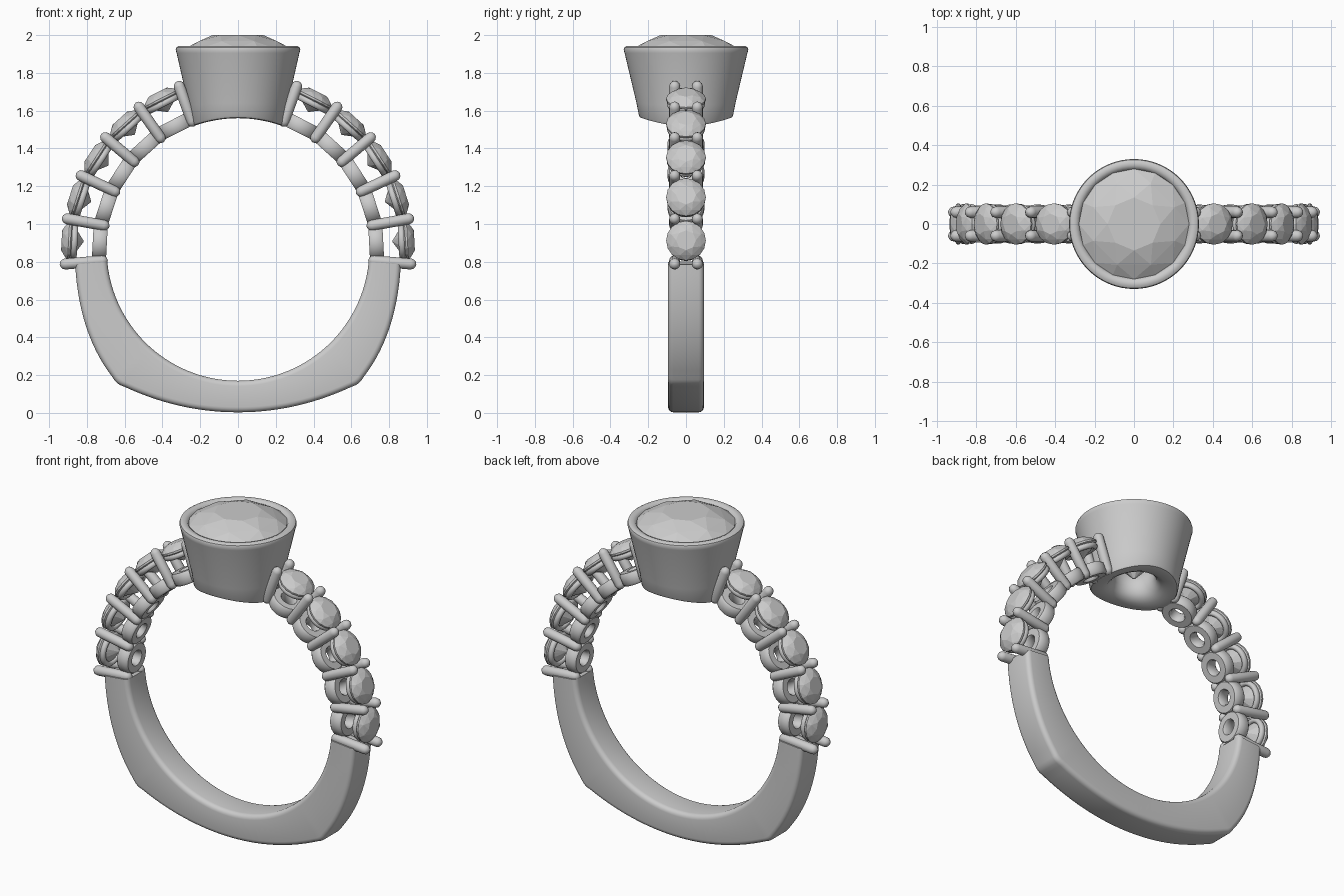
import bpy, bmesh
from math import sin, cos, pi, radians, sqrt, atan2
from mathutils import Matrix, Vector

if "Cube" in bpy.data.objects:
    bpy.data.objects.remove(bpy.data.objects["Cube"])

CZ, R_IN = 0.865, 0.695   # finger hole centre height and radius


def finish(name, bm, smooth=True):
    bmesh.ops.recalc_face_normals(bm, faces=bm.faces[:])
    me = bpy.data.meshes.new(name)
    bm.to_mesh(me)
    bm.free()
    ob = bpy.data.objects.new(name, me)
    bpy.context.collection.objects.link(ob)
    if smooth:
        bpy.ops.object.select_all(action='DESELECT')
        ob.select_set(True)
        bpy.context.view_layer.objects.active = ob
        bpy.ops.object.shade_smooth_by_angle(angle=radians(40))
    return ob


def lathe(name, profile, segs, mat=Matrix(), closed=True, warp=None):
    """Spin (radius, height) points about local z."""
    bm = bmesh.new()
    rings = []
    for r, z in profile:
        ring = []
        for i in range(segs):
            a = 2 * pi * i / segs
            p = Vector((r * cos(a), r * sin(a), z))
            ring.append(bm.verts.new(mat @ (warp(p) if warp else p)))
        rings.append(ring)
    n = len(rings)
    for k in range(n if closed else n - 1):
        a, b = rings[k], rings[(k + 1) % n]
        for i in range(segs):
            j = (i + 1) % segs
            bm.faces.new((a[i], a[j], b[j], b[i]))
    if not closed:
        bm.faces.new(rings[0])
        bm.faces.new(rings[-1])
    return finish(name, bm)


def gem(name, r, table, crown, culet, mat):
    """Round brilliant: convex hull of table, crown, girdle and pavilion points."""
    bm = bmesh.new()
    levels = [(table * r, crown, 8, 0), (0.80 * r, crown * 0.62, 8, 0.5),
              (r, 0.05 * r, 16, 0), (r, -0.05 * r, 16, 0),
              (0.5 * r, culet * 0.57, 8, 0.5), (0.02 * r, culet, 4, 0)]
    for rad, z, n, off in levels:
        for i in range(n):
            a = 2 * pi * (i + off) / n
            bm.verts.new(mat @ Vector((rad * cos(a), rad * sin(a), z)))
    bmesh.ops.convex_hull(bm, input=bm.verts[:])
    bmesh.ops.dissolve_limit(bm, angle_limit=radians(1), verts=bm.verts[:], edges=bm.edges[:])
    finish(name, bm, False)


def frame(deg, radius, y=0.0):
    """Local z points outward along the ring at the given angle."""
    t = radians(deg)
    return Matrix.Translation((radius * cos(t), y, CZ + radius * sin(t))) @ Matrix.Rotation(pi / 2 - t, 4, 'Y')


def bezier(a, c, b, n):
    a, c, b = Vector(a), Vector(c), Vector(b)
    return [a * (1 - t) ** 2 + c * 2 * t * (1 - t) + b * t * t for t in (i / n for i in range(n + 1))]


# Shank: rounded rectangular sections between finger hole and outer outline
half = (bezier((0.862, 0.785), (0.842, 0.4175), (0.665, 0.19), 14)
        + bezier((0.655, 0.175), (0.645, 0.16), (0.625, 0.148), 3)
        + bezier((0.60, 0.138), (0.31, 0.003), (0, 0.003), 14))
outer = half + [Vector((-p.x, p.y)) for p in reversed(half[:-1])]
HW, C = 0.095, 0.028
bm = bmesh.new()
sections = []
for p in outer:
    a = atan2(p.y - CZ, p.x)
    inner = Vector((R_IN * cos(a), CZ + R_IN * sin(a)))
    d = p - inner
    length, u = d.length, d.normalized()
    ring = []
    for su, sy, a0 in ((1, 1, 0), (0, 1, 90), (0, -1, 180), (1, -1, 270)):
        for k in range(5):
            t = radians(a0 + k * 22.5)
            w = (length - C if su else C) + C * cos(t)
            q = inner + u * w
            ring.append(bm.verts.new((q.x, sy * (HW - C) + C * sin(t), q.y)))
    sections.append(ring)
for a, b in zip(sections, sections[1:]):
    for i in range(len(a)):
        j = (i + 1) % len(a)
        bm.faces.new((a[i], a[j], b[j], b[i]))
bm.faces.new(sections[0])
bm.faces.new(sections[-1])
finish("shank", bm)


# Bezel cup, its underside curved to follow the finger hole
def hug_finger(p):
    w = min(1, max(0, (1.66 - p.z) / 0.08))
    return Vector((p.x, p.y, p.z + w * (sqrt(R_IN ** 2 - p.x ** 2) - R_IN)))


cup = [(0.232, 1.56), (0.243, 1.564), (0.249, 1.575), (0.262, 1.64), (0.325, 1.905),
       (0.330, 1.922), (0.326, 1.935), (0.314, 1.942), (0.298, 1.942), (0.284, 1.936),
       (0.275, 1.922), (0.272, 1.895), (0.13, 1.70), (0.118, 1.66), (0.118, 1.62),
       (0.130, 1.59), (0.150, 1.57), (0.18, 1.56)]
lathe("bezel_cup", cup, 64, warp=hug_finger)
gem("centre_stone", 0.28, 0.48, 0.085, -0.31, Matrix.Translation((0, 0, 1.915)))

# Shoulder parts
washer = [(0.048, 0), (0.088, 0), (0.098, 0.012), (0.098, 0.063), (0.088, 0.075),
          (0.048, 0.075), (0.040, 0.063), (0.040, 0.012)]
seat = [(0.086 + 0.016 * cos(2 * pi * k / 10), 0.018 * sin(2 * pi * k / 10)) for k in range(10)]
PR, PL = 0.029, 0.255
prong = ([(max(0.002, PR * sin(radians(a))), PR - PR * cos(radians(a))) for a in (0, 30, 60, 90)]
         + [(max(0.002, PR * sin(radians(a))), PL - PR + PR * cos(radians(a))) for a in (90, 60, 30, 0)])

for side in ("right", "left"):
    def place(deg):
        return deg if side == "right" else 180 - deg
    for i in range(5):
        ang = place(3 + 15 * i)
        lathe(f"{side}_gallery_ring_{i}", washer, 28, frame(ang, R_IN))
        lathe(f"{side}_stone_seat_{i}", seat, 28, frame(ang, 0.868))
        gem(f"{side}_stone_{i}", 0.105, 0.5, 0.042, -0.075, frame(ang, 0.893))
    for i in range(6):
        for y in (-0.06, 0.06):
            lathe(f"{side}_prong_{i}_{'front' if y < 0 else 'back'}", prong, 16,
                  frame(place(-4.8 + 15 * i), 0.692, y), closed=False)
